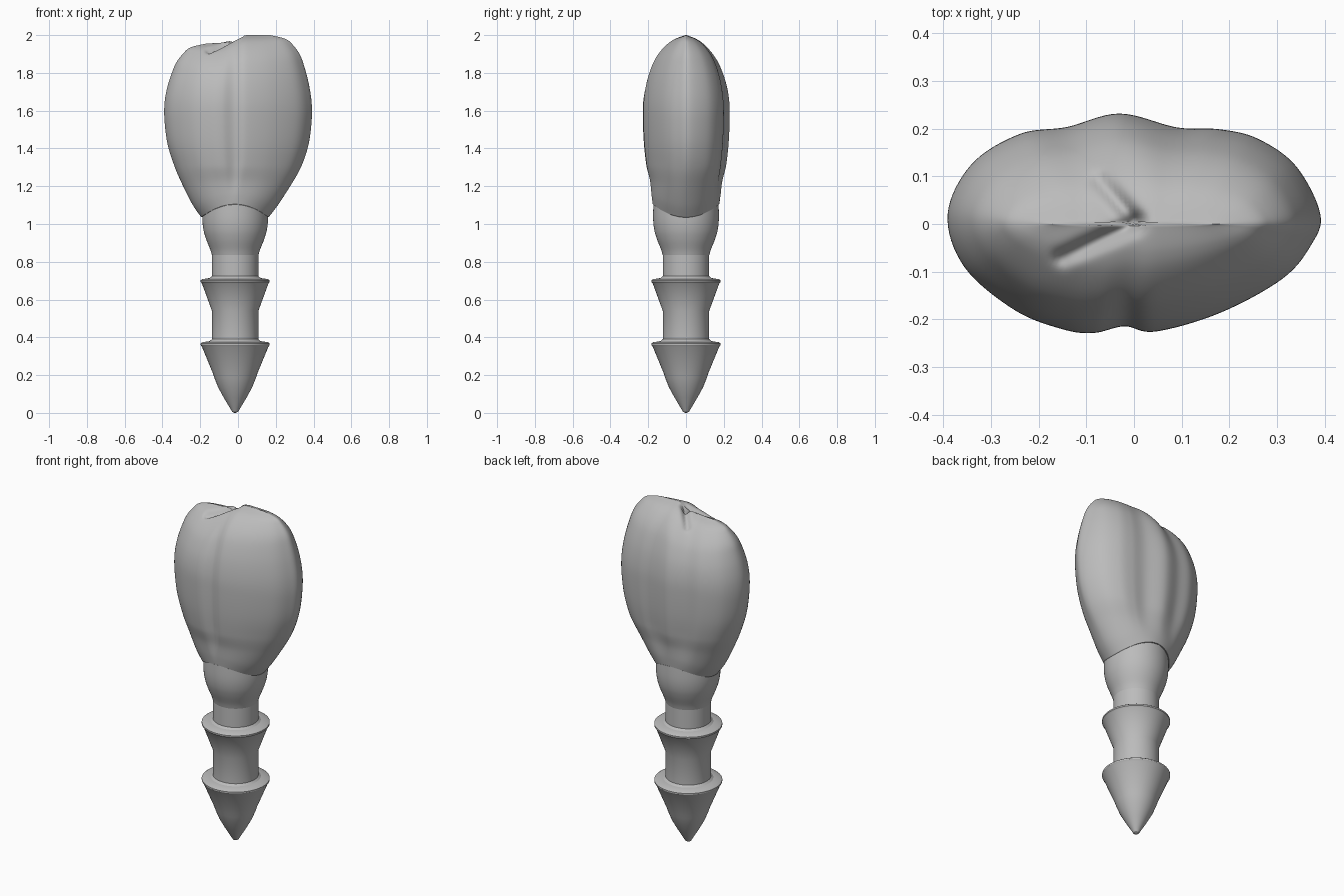
import bpy, bmesh, math
from mathutils import Vector

if "Cube" in bpy.data.objects:
    bpy.data.objects.remove(bpy.data.objects["Cube"])

grey = bpy.data.materials.new("neutral grey")
grey.use_nodes = True
grey.diffuse_color = (0.5, 0.5, 0.5, 1)
grey.node_tree.nodes["Principled BSDF"].inputs["Base Color"].default_value = (0.5, 0.5, 0.5, 1)


def spline(points, steps, closed=False):
    """Smooth curve passing through the given points."""
    pts = [Vector(p) for p in points]
    n = len(pts)
    get = (lambda i: pts[i % n]) if closed else (lambda i: pts[max(0, min(n - 1, i))])
    out = []
    for i in range(n if closed else n - 1):
        a, b, c, d = (get(i + k) for k in (-1, 0, 1, 2))
        for s in range(steps):
            t = s / steps
            out.append(b + (c - a) * t / 2 + (a * 2 - b * 5 + c * 4 - d) * t * t / 2
                       + (b * 3 - a - c * 3 + d) * t ** 3 / 2)
    return out if closed else out + [pts[-1]]


def smoothstep(a, b, x):
    t = max(0, min(1, (x - a) / (b - a)))
    return t * t * (3 - 2 * t)


def loft(name, rings, angle):
    """Skin a stack of closed rings and cap both ends."""
    bm = bmesh.new()
    rows = [[bm.verts.new(p) for p in ring] for ring in rings]
    n = len(rows[0])
    for low, high in zip(rows, rows[1:]):
        for i in range(n):
            j = (i + 1) % n
            bm.faces.new((low[i], low[j], high[j], high[i]))
    bm.faces.new(rows[0][::-1])
    bm.faces.new(rows[-1])
    bmesh.ops.recalc_face_normals(bm, faces=bm.faces)
    mesh = bpy.data.meshes.new(name)
    bm.to_mesh(mesh)
    bm.free()
    mesh.materials.append(grey)
    obj = bpy.data.objects.new(name, mesh)
    bpy.context.collection.objects.link(obj)
    bpy.ops.object.select_all(action="DESELECT")
    obj.select_set(True)
    bpy.context.view_layer.objects.active = obj
    bpy.ops.object.shade_smooth_by_angle(angle=math.radians(angle))
    return obj


def lathe(name, profile, sides=64, cx=-0.015):
    turns = [math.tau * i / sides for i in range(sides)]
    loft(name, [[(cx + r * math.cos(a), r * math.sin(a), z) for a in turns]
                for r, z in profile], 28)


# Barbed root post: pointed tip with two flared collars
lathe("root_post", [
    (0.004, 0), (0.016, 0.006), (0.03, 0.03), (0.06, 0.08), (0.09, 0.135), (0.11, 0.185),
    (0.118, 0.21), (0.176, 0.35), (0.183, 0.36), (0.183, 0.368), (0.174, 0.374),
    (0.135, 0.38), (0.123, 0.39), (0.123, 0.54), (0.176, 0.685), (0.183, 0.693),
    (0.183, 0.702), (0.174, 0.708), (0.135, 0.714), (0.123, 0.724), (0.123, 0.84)])

# Neck swelling up into the crown
neck = spline([(0.123, 0.835), (0.132, 0.865), (0.154, 0.92), (0.168, 0.97),
               (0.174, 1.03), (0.172, 1.12)], 5)
lathe("neck", neck)

# Crown: lobed outline lofted through levels of (height, half width, half depth)
outline = [(0.39, 0.02), (0.34, 0.12), (0.26, 0.178), (0.18, 0.198), (0.09, 0.202),
           (-0.03, 0.231), (-0.14, 0.203), (-0.24, 0.188), (-0.34, 0.125), (-0.39, 0.02),
           (-0.355, -0.09), (-0.25, -0.18), (-0.15, -0.22), (-0.085, -0.228),
           (-0.02, -0.214), (0.045, -0.225), (0.18, -0.186), (0.31, -0.115), (0.37, -0.045)]
unit = [Vector((p.x / 0.39, p.y / 0.23)) for p in spline(outline, 8, closed=True)]
levels = spline([(1.035, 0.178, 0.176), (1.1, 0.225, 0.183), (1.2, 0.283, 0.192),
                 (1.3, 0.333, 0.21), (1.42, 0.372, 0.224), (1.55, 0.389, 0.23),
                 (1.65, 0.388, 0.228), (1.75, 0.372, 0.212), (1.84, 0.348, 0.183),
                 (1.9, 0.325, 0.15), (1.95, 0.288, 0.105), (1.98, 0.25, 0.06),
                 (2.0, 0.17, 0.004)], 8)

# Biting surface creases: start, end, depth, width
creases = [(Vector((0, 0)), Vector((-0.15, -0.07)), 0.035, 0.018),
           (Vector((0, 0.01)), Vector((-0.07, 0.09)), 0.03, 0.018)]


def crease_drop(p):
    drop = 0
    for a, b, depth, width in creases:
        t = max(0, min(1, (p - a).dot(b - a) / (b - a).length_squared))
        dist = (p - a.lerp(b, t)).length
        drop += depth * (1 - 0.4 * t) * math.exp(-(dist / width) ** 2)
    return drop


rings = []
for z, hx, hy in levels:
    lobed = smoothstep(1.03, 1.35, z)
    ring = []
    for u in unit:
        q = u.normalized().lerp(u, lobed)
        x = q.x * hx - 0.016 * (1 - lobed)
        y = q.y * hy
        # Arched gum line in front and back, lower lobe on the left side of the top
        arch = 0.07 * q.y ** 2 * max(0, 1 - (z - 1.035) / 0.27)
        lobe = 0.045 * smoothstep(0.05, -0.12, x) * smoothstep(1.6, 1.95, z)
        dip = crease_drop(Vector((x, y))) * smoothstep(1.75, 1.9, z)
        ring.append((x, y, z + arch - lobe - dip))
    rings.append(ring)
loft("crown", rings, 60)
